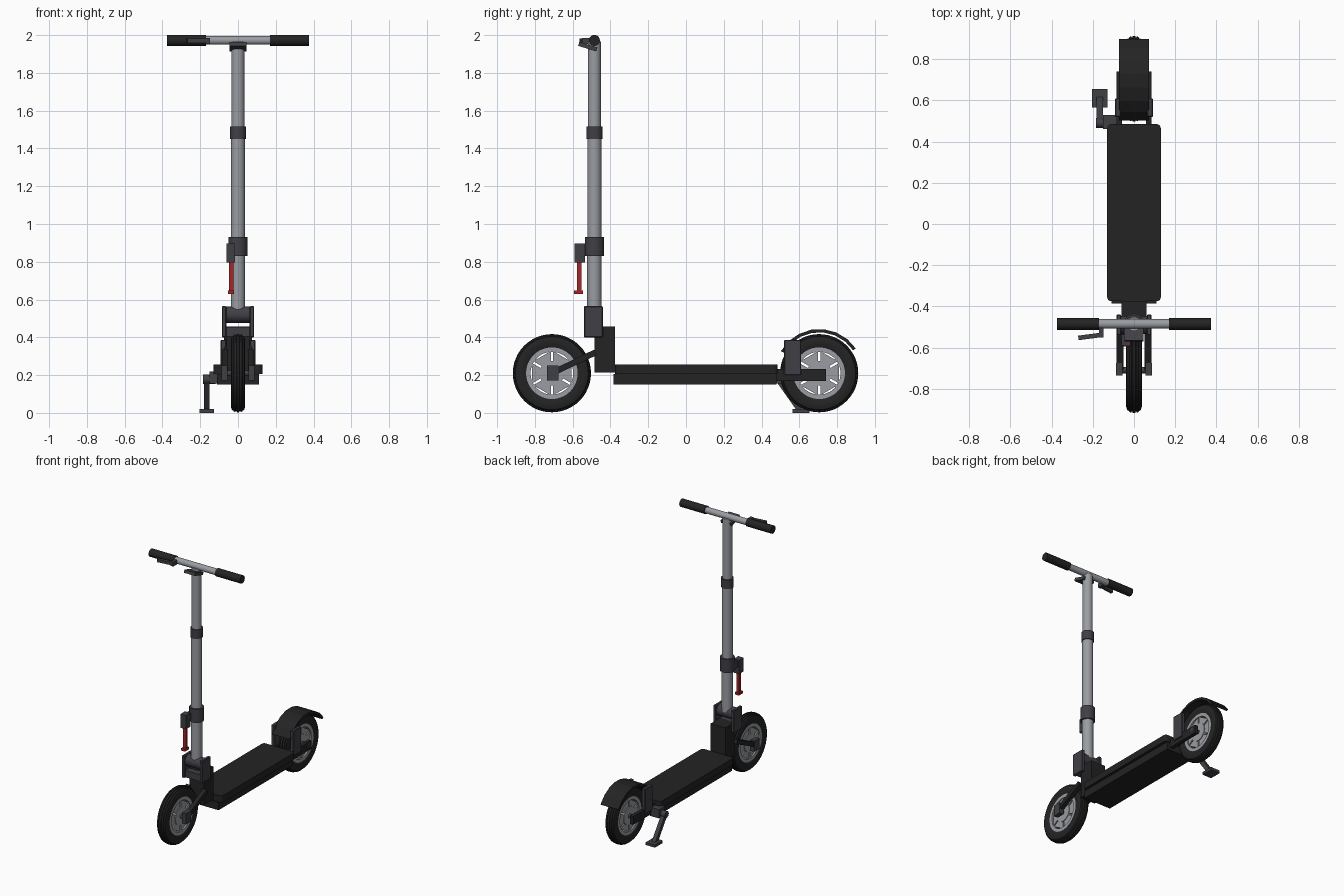
import bpy, bmesh, math
from mathutils import Vector, Matrix

if "Cube" in bpy.data.objects:
    bpy.data.objects.remove(bpy.data.objects["Cube"], do_unlink=True)


def material(name, rgb):
    m = bpy.data.materials.new(name)
    m.use_nodes = True
    m.diffuse_color = (*rgb, 1)
    m.node_tree.nodes["Principled BSDF"].inputs["Base Color"].default_value = (*rgb, 1)
    return m


BLACK = material("black", (0.017, 0.017, 0.017))
DARK = material("dark grey", (0.05, 0.05, 0.06))
SILVER = material("silver", (0.32, 0.335, 0.36))
RED = material("red", (0.38, 0.018, 0.02))


def finish(name, bm, mat, smooth=False):
    bmesh.ops.recalc_face_normals(bm, faces=bm.faces)
    me = bpy.data.meshes.new(name)
    bm.to_mesh(me)
    bm.free()
    me.materials.append(mat)
    ob = bpy.data.objects.new(name, me)
    bpy.context.collection.objects.link(ob)
    if smooth:
        bpy.ops.object.select_all(action='DESELECT')
        ob.select_set(True)
        bpy.context.view_layer.objects.active = ob
        bpy.ops.object.shade_smooth_by_angle(angle=math.radians(35))
    return ob


def box(name, lo, hi, mat, bevel=0, upright=False, tilt=0):
    """Box between two corners; optionally bevelled and tilted about x."""
    lo, hi = Vector(lo), Vector(hi)
    bm = bmesh.new()
    bmesh.ops.create_cube(bm, size=1, matrix=Matrix.Diagonal((*(hi - lo), 1)))
    if bevel:
        edges = [e for e in bm.edges if not upright
                 or abs(e.verts[0].co.z - e.verts[1].co.z) > 1e-4]
        bmesh.ops.bevel(bm, geom=edges, offset=bevel, segments=4 if upright else 1,
                        affect='EDGES', profile=0.5)
    move = Matrix.Translation((lo + hi) / 2) @ Matrix.Rotation(tilt, 4, 'X')
    bmesh.ops.transform(bm, matrix=move, verts=bm.verts)
    return finish(name, bm, mat)


def along(a, b):
    a, b = Vector(a), Vector(b)
    turn = (b - a).to_track_quat('Z', 'Y').to_matrix().to_4x4()
    return Matrix.Translation((a + b) / 2) @ turn, (b - a).length


def rod(name, a, b, r, mat, sides=32):
    m, length = along(a, b)
    bm = bmesh.new()
    bmesh.ops.create_cone(bm, cap_ends=True, segments=sides, radius1=r, radius2=r,
                          depth=length, matrix=m)
    return finish(name, bm, mat, True)


def beam(name, a, b, width, mat):
    m, length = along(a, b)
    bm = bmesh.new()
    bmesh.ops.create_cube(bm, size=1, matrix=m @ Matrix.Diagonal((width, width, length, 1)))
    return finish(name, bm, mat)


def prism(bm, pts, x0, x1):
    """Extrude a (y, z) outline along x."""
    face = bm.faces.new([bm.verts.new((x0, y, z)) for y, z in pts])
    out = bmesh.ops.extrude_face_region(bm, geom=[face])["geom"]
    bmesh.ops.translate(bm, vec=(x1 - x0, 0, 0),
                        verts=[v for v in out if isinstance(v, bmesh.types.BMVert)])


def lathe(name, profile, cy, cz, mat):
    """Spin a closed (x, radius) outline about a wheel axle."""
    bm = bmesh.new()
    vs = [bm.verts.new((x, 0, r)) for x, r in profile]
    es = [bm.edges.new((vs[i - 1], vs[i])) for i in range(len(vs))]
    bmesh.ops.spin(bm, geom=vs + es, axis=(1, 0, 0), cent=(0, 0, 0),
                   angle=math.tau, steps=48, use_merge=True)
    bmesh.ops.remove_doubles(bm, verts=bm.verts, dist=1e-5)
    bmesh.ops.translate(bm, vec=(0, cy, cz), verts=bm.verts)
    return finish(name, bm, mat, True)


def polar(r, a, cy, cz):
    return (cy + r * math.cos(a), cz + r * math.sin(a))


# Wheels: grooved tyre, rim ring, hub and six broad spokes with narrow gaps
AXLE_Z = 0.21
FRONT_Y, REAR_Y = -0.71, 0.705
half = [(0.0, 0.207), (0.006, 0.207), (0.008, 0.201), (0.012, 0.201), (0.014, 0.206),
        (0.022, 0.203), (0.024, 0.197), (0.028, 0.196), (0.033, 0.193),
        (0.038, 0.178), (0.038, 0.155), (0.03, 0.134)]
tyre = half + [(-x, r) for x, r in reversed(half[1:])]


def ring(w, inner, outer):
    return [(-w, inner), (w, inner), (w, outer), (-w, outer)]


for side, cy in (("front", FRONT_Y), ("rear", REAR_Y)):
    lathe(side + "_tyre", tyre, cy, AXLE_Z, BLACK)
    lathe(side + "_rim", ring(0.031, 0.113, 0.137), cy, AXLE_Z, SILVER)
    rod(side + "_hub", (-0.03, cy, AXLE_Z), (0.03, cy, AXLE_Z), 0.066, SILVER)
    bm = bmesh.new()
    for k in range(6):
        mid = k * math.pi / 3
        spread = math.pi / 6
        pts = [polar(r, mid + s * (spread - 0.006 / r), cy, AXLE_Z)
               for r, s in ((0.06, -1), (0.117, -1), (0.117, 1), (0.06, 1))]
        prism(bm, pts, -0.025, 0.025)
    finish(side + "_spokes", bm, SILVER)
    rod(side + "_axle", (-0.085, cy, AXLE_Z), (0.085, cy, AXLE_Z), 0.015, DARK)

# Deck
box("deck_top", (-0.13, -0.375, 0.205), (0.13, 0.485, 0.255), BLACK, 0.02, True)
box("deck_tray", (-0.11, -0.385, 0.15), (0.11, 0.48, 0.207), BLACK)
box("neck", (-0.06, -0.485, 0.215), (0.06, -0.375, 0.458), BLACK)

# Folding hinge
for s, side in ((1, "left"), (-1, "right")):
    x0, x1 = sorted((s * 0.062, s * 0.085))
    box(side + "_hinge_plate", (x0, -0.54, 0.4), (x1, -0.44, 0.565), DARK, 0.004)
    # Front fork arm and axle block
    beam(side + "_fork_arm", (s * 0.068, FRONT_Y, AXLE_Z), (s * 0.068, -0.48, 0.32),
         0.032, BLACK)
    x0, x1 = sorted((s * 0.055, s * 0.088))
    box(side + "_fork_block", (x0, -0.735, 0.172), (x1, -0.675, 0.252), DARK)
    # Rear arm and fender support
    x0, x1 = sorted((s * 0.058, s * 0.085))
    box(side + "_rear_arm", (x0, 0.44, 0.17), (x1, 0.74, 0.232), BLACK)
    x0, x1 = sorted((s * 0.063, s * 0.092))
    box(side + "_fender_support", (x0, 0.52, 0.2), (x1, 0.61, 0.387), DARK, 0.004)
rod("hinge_barrel", (-0.065, -0.49, 0.52), (0.065, -0.49, 0.52), 0.043, DARK)
box("hinge_base", (-0.065, -0.53, 0.405), (0.065, -0.45, 0.456), DARK)

# Rear fender
bm = bmesh.new()
angles = [math.radians(34 + 116 * i / 7) for i in range(8)]
prism(bm, [polar(0.234, a, REAR_Y, AXLE_Z) for a in angles]
      + [polar(0.217, a, REAR_Y, AXLE_Z) for a in reversed(angles)], -0.073, 0.073)
finish("rear_fender", bm, BLACK)

# Stem tubes and collars
STEM_Y = -0.485
for name, z0, z1, r, mat in (("lower_stem", 0.53, 0.9, 0.038, SILVER),
                             ("middle_stem", 0.9, 1.48, 0.037, SILVER),
                             ("upper_stem", 1.48, 1.965, 0.034, SILVER),
                             ("lower_collar", 0.83, 0.93, 0.05, DARK),
                             ("upper_collar", 1.45, 1.517, 0.043, DARK)):
    rod(name, (0, STEM_Y, z0), (0, STEM_Y, z1), r, mat)

# Handlebar, grips, display and brake lever
BAR_Z = 1.972
rod("handlebar", (-0.36, STEM_Y, BAR_Z), (0.36, STEM_Y, BAR_Z), 0.023, SILVER)
for s, side in ((1, "left"), (-1, "right")):
    rod(side + "_grip", (s * 0.17, STEM_Y, BAR_Z), (s * 0.375, STEM_Y, BAR_Z), 0.029, BLACK)
box("display", (-0.045, -0.57, 1.928), (0.045, -0.47, 1.95), DARK, tilt=-0.3)
box("lever_mount", (-0.17, -0.55, 1.953), (-0.147, -0.48, 1.985), DARK)
beam("brake_lever", (-0.155, -0.538, 1.97), (-0.27, -0.553, 1.97), 0.022, DARK)

# Folding latch with red handle
box("latch_arm", (-0.05, -0.56, 0.845), (-0.015, -0.5, 0.89), DARK)
box("latch_block", (-0.06, -0.59, 0.795), (-0.016, -0.536, 0.897), DARK)
box("latch_handle", (-0.047, -0.576, 0.635), (-0.025, -0.554, 0.8), RED)
box("latch_foot", (-0.052, -0.594, 0.63), (-0.02, -0.546, 0.647), RED)

# Kickstand
box("kickstand_mount", (-0.15, 0.46, 0.155), (-0.075, 0.53, 0.22), DARK)
rod("kickstand_pivot", (-0.185, 0.49, 0.178), (-0.12, 0.49, 0.178), 0.024, DARK, 16)
beam("kickstand_leg", (-0.166, 0.49, 0.175), (-0.166, 0.605, 0.012), 0.03, DARK)
box("kickstand_foot", (-0.203, 0.565, 0), (-0.128, 0.655, 0.02), DARK)
